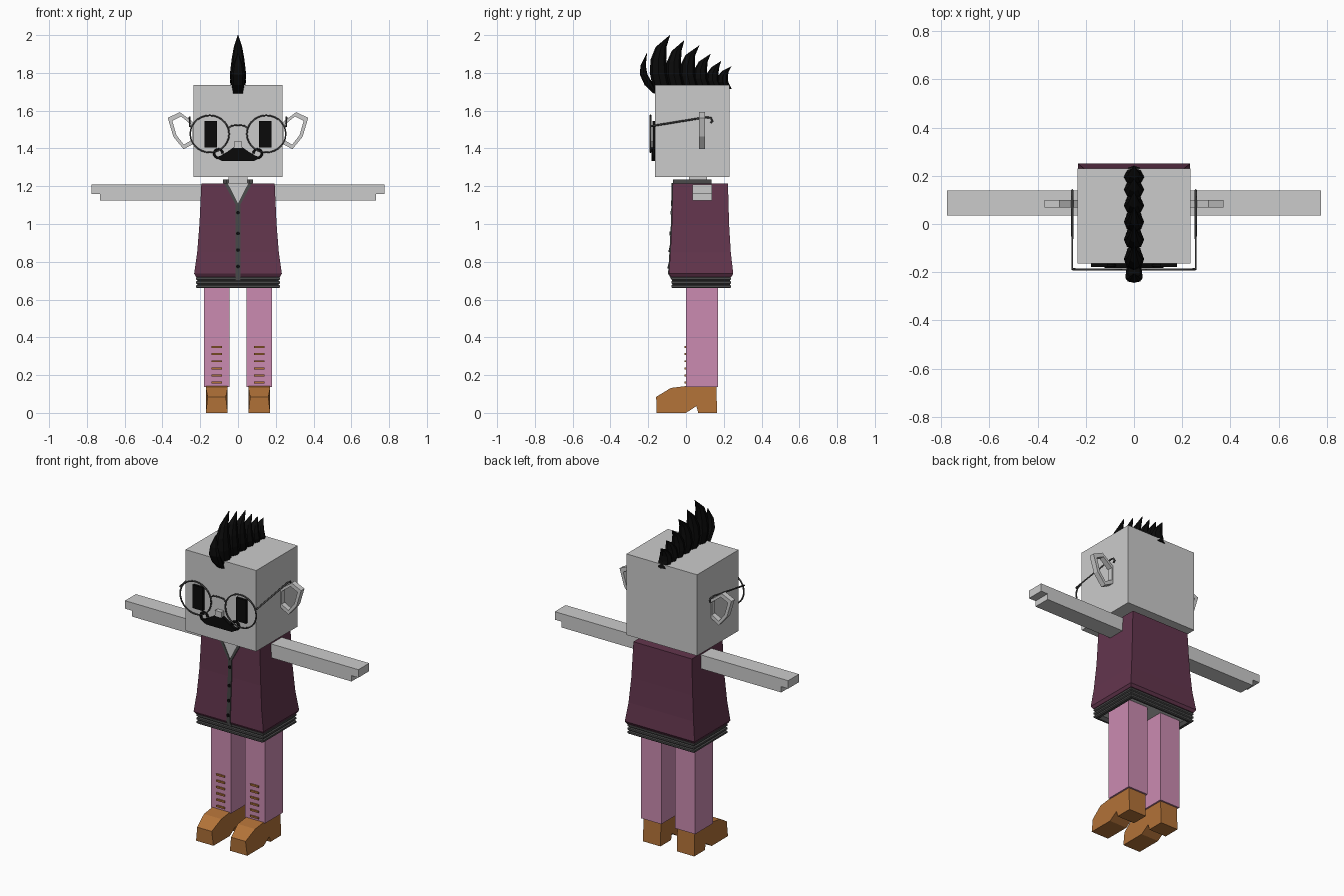
import bpy, bmesh
from math import cos, sin, pi, radians

cube = bpy.data.objects.get("Cube")
if cube:
    bpy.data.objects.remove(cube, do_unlink=True)


def material(name, r, g, b):
    m = bpy.data.materials.new(name)
    m.use_nodes = True
    m.diffuse_color = (r, g, b, 1)
    m.node_tree.nodes["Principled BSDF"].inputs["Base Color"].default_value = (r, g, b, 1)
    return m


SKIN = material("pale grey skin", .6, .6, .6)
PLUM = material("plum cloth", .125, .036, .075)
PINK = material("pink cloth", .6, .26, .44)
BROWN = material("tan leather", .45, .17, .04)
TRIM = material("dark grey trim", .07, .07, .07)
BLACK = material("black", .003, .003, .003)


def finish(name, bm, mat):
    bmesh.ops.recalc_face_normals(bm, faces=bm.faces)
    me = bpy.data.meshes.new(name)
    bm.to_mesh(me)
    bm.free()
    me.materials.append(mat)
    ob = bpy.data.objects.new(name, me)
    bpy.context.collection.objects.link(ob)
    return ob


def loft(name, rings, mat, caps=True):
    """Skin a list of equally long point rings."""
    bm = bmesh.new()
    vs = [[bm.verts.new(p) for p in ring] for ring in rings]
    n = len(vs[0])
    for a, b in zip(vs, vs[1:]):
        for i in range(n):
            j = (i + 1) % n
            bm.faces.new((a[i], a[j], b[j], b[i]))
    if caps:
        bm.faces.new(vs[0])
        bm.faces.new(vs[-1])
    return finish(name, bm, mat)


def box(name, x, y, z, mat):
    return loft(name, [rect(c, x[0], x[1], y[0], y[1]) for c in z], mat)


def rect(z, x0, x1, y0, y1):
    return [(x0, y0, z), (x1, y0, z), (x1, y1, z), (x0, y1, z)]


def prism_y(name, pts, y0, y1, mat):
    """Extrude an x-z outline along y."""
    return loft(name, [[(x, y, z) for x, z in pts] for y in (y0, y1)], mat)


def tube(name, pts, radius, mat, cyclic=False):
    cu = bpy.data.curves.new(name, 'CURVE')
    cu.dimensions = '3D'
    cu.bevel_depth = radius
    cu.bevel_resolution = 1
    cu.use_fill_caps = True
    sp = cu.splines.new('POLY')
    sp.points.add(len(pts) - 1)
    for p, co in zip(sp.points, pts):
        p.co = (*co, 1)
    sp.use_cyclic_u = cyclic
    cu.materials.append(mat)
    ob = bpy.data.objects.new(name, cu)
    bpy.context.collection.objects.link(ob)
    return ob


# Head and neck
box("head", (-.235, .235), (-.163, .23), (1.248, 1.735), SKIN)
box("neck", (-.05, .05), (.015, .11), (1.19, 1.26), SKIN)
box("nose", (-.022, .022), (-.187, -.16), (1.402, 1.436), SKIN)

# Vest body, flaring toward the hem
vest = [(.72, .222, -.08, .24), (.737, .232, -.09, .25), (.85, .216, -.083, .237),
        (1.0, .204, -.075, .228), (1.215, .194, -.07, .222)]
loft("vest", [rect(z, -h, h, a, b) for z, h, a, b in vest], PLUM)


def front_y(z):
    for (z0, _, a, _), (z1, _, b, _) in zip(vest, vest[1:]):
        if z <= z1:
            return a + (b - a) * (z - z0) / (z1 - z0)
    return vest[-1][2]


# Ribbed hem, hollow underneath
hem = []
for i in range(3):
    z = .66 + i * .021
    hem += [(z, .215), (z + .005, .222), (z + .015, .222), (z + .02, .215)]
hem = [(.69, .195), (.66, .2)] + hem
loft("hem_band", [rect(z, -h, h, .08 - h * .71, .08 + h * .71) for z, h in hem], TRIM, caps=False)
box("hips", (-.2, .2), (-.06, .22), (.685, .73), SKIN)


def front_plate(name, pts, mat, thick):
    """Thin plate following the slope of the vest front."""
    return loft(name, [[(x, front_y(z) - t, z) for x, z in pts] for t in (-.004, thick)], mat)


# Neckline, button strip and buttons
front_plate("neckline_skin", [(-.06, 1.217), (.06, 1.217), (0, 1.105)], SKIN, .003)
zs = [.66, .72, .737, .85, 1.0, 1.11]
front_plate("button_strip", [(-.012, z) for z in zs] + [(.012, z) for z in reversed(zs)],
            TRIM, .005)
for z in (.68, .775, .862, .95, 1.06):
    front_plate("button", [(.01 * cos(k * pi / 4), z + .01 * sin(k * pi / 4))
                           for k in range(8)], BLACK, .009)

# Collar
box("collar_back", (-.08, .08), (.115, .135), (1.21, 1.236), TRIM)

for s, side in ((1, "left"), (-1, "right")):
    def mx(pts):
        return [(s * p[0], *p[1:]) for p in pts]

    front_plate(side + "_neckline_trim",
                mx([(.055, 1.217), (.075, 1.217), (.008, 1.095), (0, 1.108)]), TRIM, .006)
    box(side + "_collar", (s * .06, s * .08), (-.068, .135), (1.21, 1.236), TRIM)

    # Arm with stepped hand
    prism_y(side + "_arm", mx([(.17, 1.125), (.73, 1.125), (.73, 1.16), (.776, 1.16),
                               (.776, 1.208), (.17, 1.208)]), .035, .138, SKIN)

    # Leg with laces
    box(side + "_leg", (s * .045, s * .18), (0, .17), (.138, .7), PINK)
    for k in range(6):
        z = .16 + k * .0378
        box(side + "_lace", (s * .085, s * .14), (-.008, .002), (z - .005, z + .005), BROWN)

    # Shoe with arched sole and tapered toe
    sole = [(-.155, 0), (-.158, .085), (-.08, .132), (0, .142), (.16, .142),
            (.165, 0), (.065, 0), (.055, .036), (0, 0)]
    rings = []
    for e in (-1, 1):
        rings.append([(s * .1125 + e * (.048 if y < -.1 and z > .05 else .058), y, z)
                      for y, z in sole])
    loft(side + "_shoe", rings, BROWN)

    # Ear: flat angular loop
    outer = [(.225, 1.53), (.308, 1.592), (.372, 1.562), (.342, 1.462), (.288, 1.396), (.225, 1.43)]
    cx, cz = .285, 1.497
    inner = [(cx + (x - cx) * .72, cz + (z - cz) * .76) for x, z in outer]
    loops = [[(s * x, y, z) for x, z in pts] for pts, y in
             ((outer, .068), (outer, .1), (inner, .1), (inner, .068), (outer, .068))]
    ear = loft(side + "_ear", loops, SKIN, caps=False)
    bm = bmesh.new()
    bm.from_mesh(ear.data)
    bmesh.ops.remove_doubles(bm, verts=bm.verts, dist=.0001)
    bmesh.ops.recalc_face_normals(bm, faces=bm.faces)
    bm.to_mesh(ear.data)
    bm.free()

    # Eye
    box(side + "_eye", (s * .11, s * .178), (-.178, -.16), (1.405, 1.545), BLACK)

    # Round glasses rim and temple
    tube(side + "_rim", [(s * .15 + .103 * cos(k * pi / 14), -.188, 1.477 + .098 * sin(k * pi / 14))
                         for k in range(28)], .0045, TRIM, True)
    tube(side + "_temple", mx([(.243, -.188, 1.515), (.256, -.186, 1.518), (.256, .105, 1.565),
                               (.256, .132, 1.562), (.256, .14, 1.545), (.256, .13, 1.535)]),
         .005, TRIM)

    # Moustache half with curled tip
    prism_y(side + "_moustache", mx([(0, 1.333), (.085, 1.333), (.122, 1.352), (.095, 1.36),
                                     (.06, 1.38), (.025, 1.405), (0, 1.405)]), -.182, -.16, BLACK)
    tube(side + "_moustache_curl",
         [(s * (.104 + .023 * cos(radians(a))), -.172, 1.373 + .023 * sin(radians(a)))
          for a in range(-100, 181, 28)], .007, BLACK)

tube("glasses_bridge", [(-.052, -.188, 1.505), (-.035, -.188, 1.52), (0, -.188, 1.524),
                        (.035, -.188, 1.52), (.052, -.188, 1.505)], .0045, TRIM)


# Mohawk: a row of swept-back spikes
def spike(name, sections):
    """Sections are (y centre, half depth, z, half width)."""
    loft(name, [[(w * cos(k * pi / 4), y + d * sin(k * pi / 4), z) for k in range(8)]
                for y, d, z, w in sections], BLACK)


spike("front_curl", [(-.163, .008, 1.69, .025), (-.195, .024, 1.735, .033),
                     (-.224, .02, 1.79, .036), (-.227, .014, 1.84, .026), (-.207, .001, 1.905, .002)])
row = [(-.14, -.085, 2.0, .046), (-.058, -.01, 1.972, .042), (.015, .07, 1.945, .042),
       (.083, .13, 1.9, .038), (.147, .185, 1.862, .034), (.2, .24, 1.835, .03)]
for base, tip, top, d in row:
    h = top - 1.715
    spike("hair_spike", [(base + .012, d, 1.715, .034), (base - .006, d, 1.715 + h * .3, .042),
                         (base - .006, d * .9, 1.715 + h * .55, .034),
                         (base + .008, d * .62, 1.715 + h * .78, .022), (tip, .001, top, .002)])
